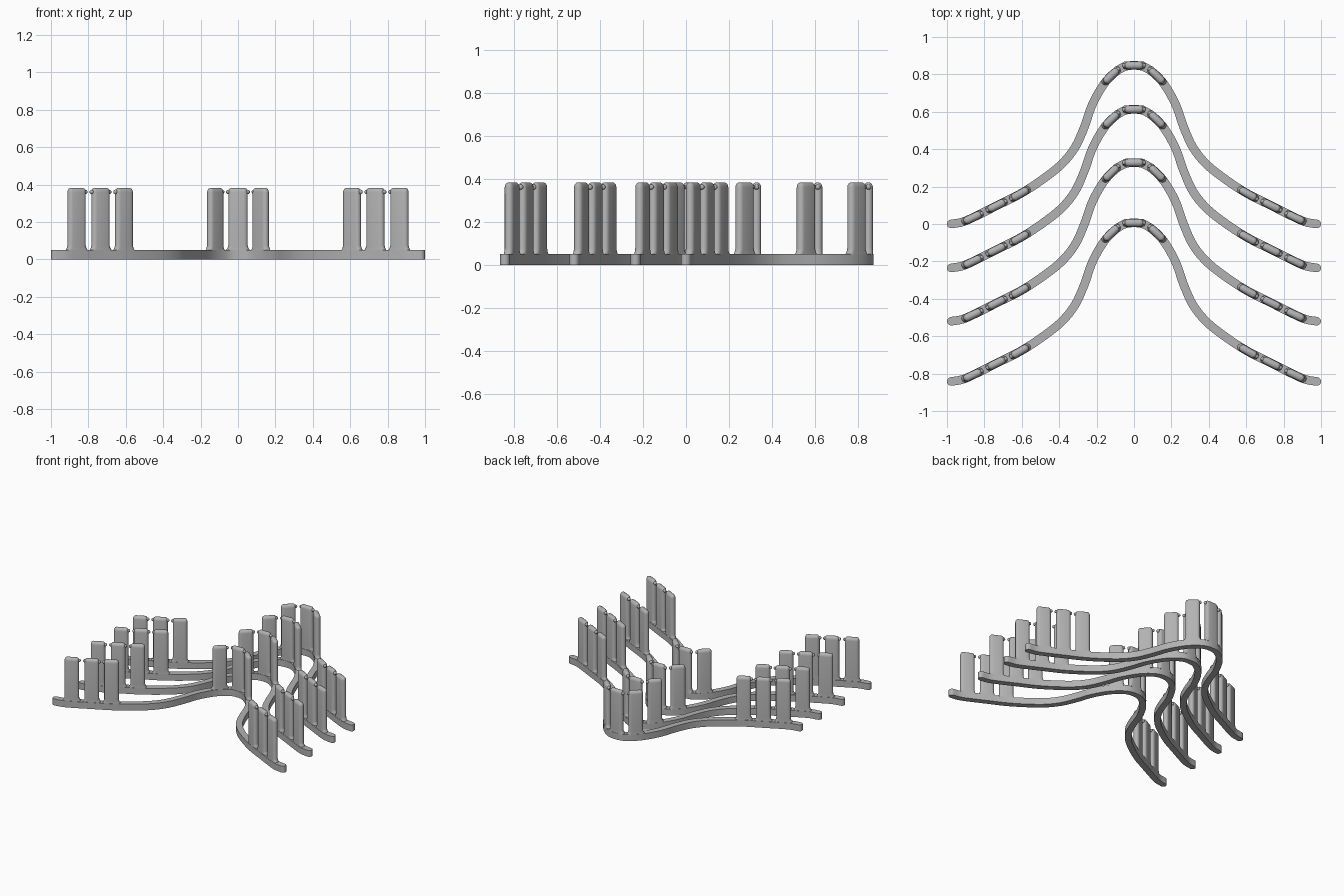
import bpy, bmesh, math
from mathutils import Vector

if "Cube" in bpy.data.objects:
    bpy.data.objects.remove(bpy.data.objects["Cube"])

grey = bpy.data.materials.new("plain grey")
grey.diffuse_color = (0.45, 0.45, 0.45, 1)
grey.use_nodes = True
grey.node_tree.nodes["Principled BSDF"].inputs["Base Color"].default_value = grey.diffuse_color

RAIL_W, RAIL_H = 0.046, 0.05
RAIL_OFFSETS = (0.0, -0.235, -0.52, -0.842)
POST_X = (-0.863, -0.735, -0.61, -0.122, 0, 0.122, 0.61, 0.735, 0.863)

# Right half of the rail centre line, mirrored to the left
half = [(0, 0.848), (0.07, 0.832), (0.15, 0.762), (0.22, 0.645), (0.265, 0.52),
        (0.315, 0.41), (0.385, 0.322), (0.48, 0.245), (0.6, 0.166), (0.73, 0.1),
        (0.86, 0.035), (0.92, 0.01), (0.977, 0.0)]
ctrl = [Vector((-x, y)) for x, y in half[:0:-1]] + [Vector(p) for p in half]


def smooth_path(pts, n=6):
    p = [2 * pts[0] - pts[1]] + pts + [2 * pts[-1] - pts[-2]]
    out = []
    for a, b, c, d in zip(p, p[1:], p[2:], p[3:]):
        for i in range(n):
            t = i / n
            out.append(0.5 * (2 * b + (c - a) * t + (2 * a - 5 * b + 4 * c - d) * t ** 2
                              + (3 * b - a - 3 * c + d) * t ** 3))
    return out + [pts[-1]]


path = smooth_path(ctrl)


def tangent(i):
    return (path[min(i + 1, len(path) - 1)] - path[max(i - 1, 0)]).normalized()


def finish(name, bm):
    bmesh.ops.recalc_face_normals(bm, faces=bm.faces)
    me = bpy.data.meshes.new(name)
    bm.to_mesh(me)
    bm.free()
    me.materials.append(grey)
    ob = bpy.data.objects.new(name, me)
    bpy.context.collection.objects.link(ob)
    bpy.ops.object.select_all(action='DESELECT')
    bpy.context.view_layer.objects.active = ob
    ob.select_set(True)
    bpy.ops.object.shade_smooth_by_angle(angle=math.radians(40))
    return ob


def loft(bm, rings):
    """Skin equal rings and close both ends."""
    vs = [[bm.verts.new(p) for p in r] for r in rings]
    n = len(vs[0])
    for a, b in zip(vs, vs[1:]):
        for i in range(n):
            j = (i + 1) % n
            bm.faces.new((a[i], a[j], b[j], b[i]))
    return vs


def make_rail(name, dy):
    bm = bmesh.new()
    r = RAIL_W / 2
    left, right = [], []
    for i, p in enumerate(path):
        t = tangent(i)
        nrm = Vector((-t.y, t.x)) * r
        left.append(p + nrm)
        right.append(p - nrm)

    def cap(c, start):
        return [c + Vector((math.cos(start + k * math.pi / 8), math.sin(start + k * math.pi / 8))) * r
                for k in range(1, 8)]

    t0, t1 = tangent(0), tangent(len(path) - 1)
    c0 = cap(path[0], math.atan2(t0.y, t0.x) + math.pi / 2)
    c1 = cap(path[-1], math.atan2(t1.y, t1.x) - math.pi / 2)
    n = len(path)
    loop = right + c1 + left[::-1] + c0
    vs = loft(bm, [[(p.x, p.y + dy, z) for p in loop] for z in (0, RAIL_H)])
    # Top and bottom: strip of quads plus rounded tips
    for v in vs:
        R, L = v[:n], v[n + 7:2 * n + 7][::-1]
        for i in range(n - 1):
            bm.faces.new((R[i], R[i + 1], L[i + 1], L[i]))
        bm.faces.new([R[-1]] + v[n:n + 7] + [L[-1]])
        bm.faces.new([L[0]] + v[2 * n + 7:] + [R[0]])
    finish(name, bm)


# Post profile: height, growth in length, growth in radius
PROFILE = [(0.045, 0.014, 0), (0.055, 0.008, 0), (0.064, 0.003, 0), (0.076, 0, 0),
           (0.36, 0, 0), (0.37, 0, -0.002), (0.378, 0, -0.007), (0.382, 0, -0.014)]


def make_post(name, x, dy, nubs):
    i = min(range(len(path)), key=lambda k: abs(path[k].x - x))
    t = tangent(i)
    j = i + 1 if path[i].x < x else i - 1
    f = (x - path[i].x) / (path[j].x - path[i].x) if 0 <= j < len(path) else 0
    c = path[i].lerp(path[j], f)
    nrm = Vector((-t.y, t.x))
    bm = bmesh.new()
    rings = []
    for z, grow, dr in PROFILE:
        r, h = 0.021 + dr, 0.031 + grow
        ring = []
        for side in (1, -1):
            for k in range(9):
                a = -math.pi / 2 + k * math.pi / 8
                q = c + side * (t * (h + r * math.cos(a)) + nrm * r * math.sin(a))
                ring.append((q.x, q.y + dy, z))
        rings.append(ring)
    vs = loft(bm, rings)
    bm.faces.new(vs[0])
    bm.faces.new(vs[-1])
    # Small snap nubs on the ends that face a neighbour
    for side in nubs:
        q = c + t * side * 0.052
        s = bmesh.ops.create_uvsphere(bm, u_segments=12, v_segments=8, radius=0.012)
        bmesh.ops.translate(bm, verts=s["verts"], vec=(q.x, q.y + dy, 0.361))
    finish(name, bm)


for r, dy in enumerate(RAIL_OFFSETS, 1):
    make_rail(f"curved_rail_{r}", dy)
    for k, x in enumerate(POST_X):
        make_post(f"post_{r}_{k + 1}", x, dy, ((1,), (-1, 1), (-1,))[k % 3])
